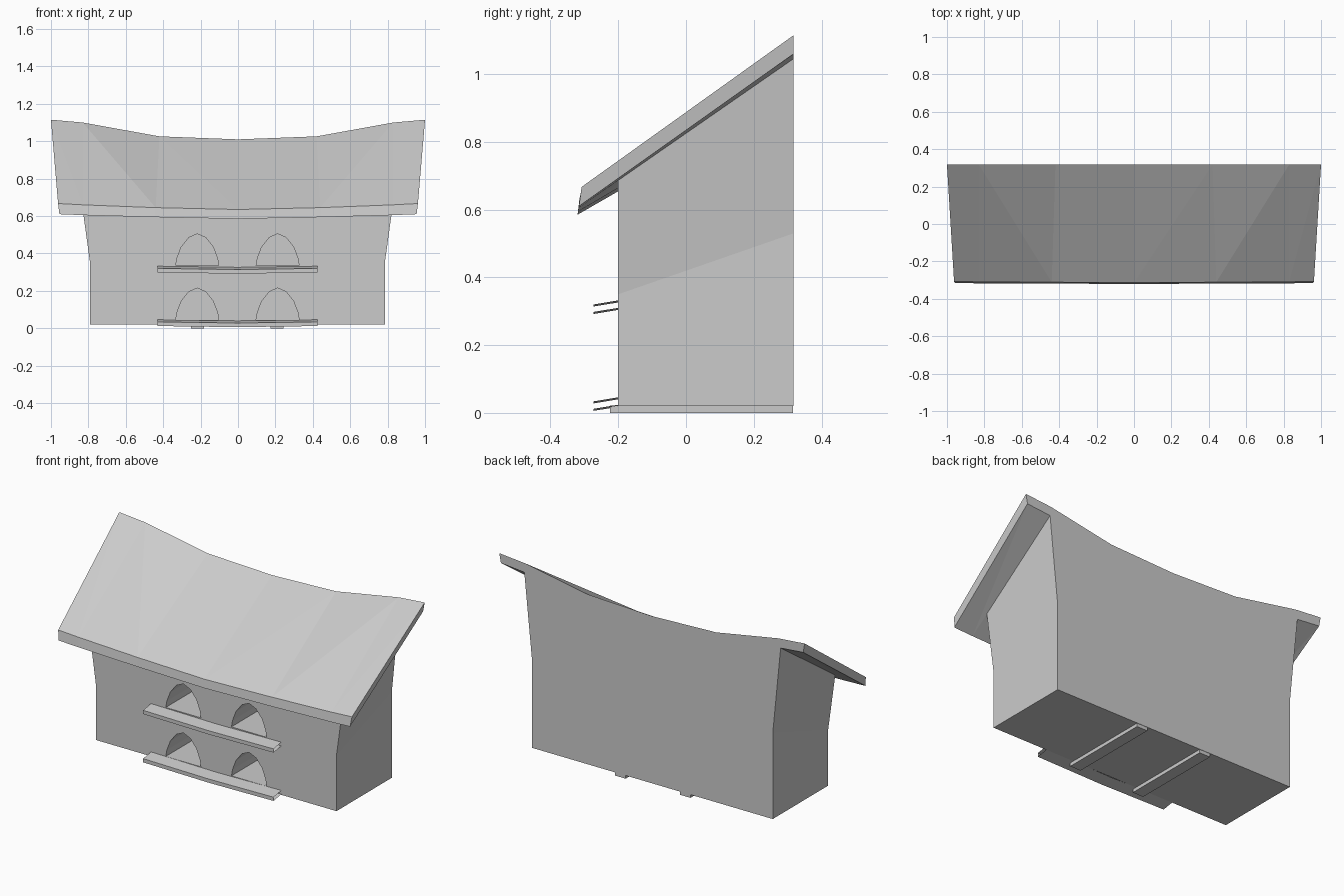
import bpy

cube = bpy.data.objects.get("Cube")
if cube:
    bpy.data.objects.remove(cube, do_unlink=True)

grey = bpy.data.materials.new("plain grey")
grey.use_nodes = True
grey.diffuse_color = (0.6, 0.6, 0.6, 1)
for node in grey.node_tree.nodes:
    if node.type == 'BSDF_PRINCIPLED':
        node.inputs["Base Color"].default_value = (0.6, 0.6, 0.6, 1)

SHIFT = -0.003  # small sideways offset of the house under the roof
BACK, FRONT = 0.318, -0.2


def make(name, verts, faces):
    mesh = bpy.data.meshes.new(name)
    mesh.from_pydata(verts, [], faces)
    mesh.materials.append(grey)
    mesh.update()
    obj = bpy.data.objects.new(name, mesh)
    bpy.context.scene.collection.objects.link(obj)
    return obj


def loft(name, front, back):
    """Closed solid between two matching outlines, listed anticlockwise from the front."""
    n = len(front)
    faces = [tuple(range(n)), tuple(reversed(range(n, 2 * n)))]
    faces += [(i, i + n, (i + 1) % n + n, (i + 1) % n) for i in range(n)]
    return make(name, front + back, faces)


def mirrored(half):
    """Turn centre-to-right points into a full left-to-right row."""
    return [(-x, y, z) for x, y, z in reversed(half[1:])] + half


# Roof: sagging slab, four corner rows, narrower along the front
rows = [mirrored(r) for r in (
    [(0, -.314, .635), (.44, -.311, .645), (.83, -.309, .66), (.962, -.308, .667)],
    [(0, BACK, 1.01), (.42, BACK, 1.026), (.83, BACK, 1.10), (1, BACK, 1.115)],
    [(0, BACK, .952), (.42, BACK, .968), (.83, BACK, 1.045), (.99, BACK, 1.06)],
    [(0, -.32, .585), (.44, -.319, .594), (.83, -.317, .605), (.955, -.316, .61)])]
N = len(rows[0])
faces = []
for r in range(4):
    a, b = r * N, (r + 1) % 4 * N
    for i in range(N - 1):
        p, q, s, t = a + i, a + i + 1, b + i + 1, b + i
        if r % 2:
            faces.append((p, q, s, t))
        elif (i < N // 2) == (r == 0):
            faces += [(p, q, t), (q, s, t)]
        else:
            faces += [(p, q, s), (p, s, t)]
faces += [(0, N, 2 * N, 3 * N), tuple(N - 1 + N * r for r in (3, 2, 1, 0))]
make("roof", [v for row in rows for v in row], faces)


# House body: straight walls that flare below the roof
def wall(y, bend, corner, mid, centre):
    side = [(.788, .02), (.788, bend), corner, mid]
    pts = side + [(0, centre)] + [(-x, z) for x, z in reversed(side)]
    return [(x + SHIFT, y, z) for x, z in pts]


body = loft("house_body",
            wall(FRONT, .35, (.835, .69), (.43, .673), .662),
            wall(BACK, .53, (.84, 1.05), (.42, .975), .96))

# Arched doorways, two on each floor
ARCH = [(.115, 0), (.108, .04), (.085, .1), (.045, .15), (0, .17)]
outline = ARCH + [(-x, z) for x, z in reversed(ARCH[:-1])]
for floor in (.045, .335):
    for cx in (-.215, .215):
        ends = [[(cx + SHIFT + x, y, floor + z) for x, z in outline] for y in (-.4, .15)]
        cutter = loft("doorway_cutter", *ends)
        cutter.hide_render = True
        mod = body.modifiers.new("doorway", 'BOOLEAN')
        mod.operation, mod.solver, mod.object = 'DIFFERENCE', 'EXACT', cutter
        bpy.context.view_layer.objects.active = body
        bpy.ops.object.modifier_apply(modifier=mod.name)
        bpy.data.objects.remove(cutter, do_unlink=True)

# Landing boards: open folded sheets with a slight sag
for name, lift in (("lower_landing_board", 0), ("upper_landing_board", .286)):
    section = [(FRONT, .046), (-.273, .034), (-.273, .012), (FRONT, .024)]
    verts = [(x + SHIFT, y, z + lift - (.006 if x == 0 else 0))
             for x in (-.427, 0, .427) for y, z in section]
    make(name, verts, [(4 * k + j, 4 * k + j + 1, 4 * k + j + 5, 4 * k + j + 4)
                       for k in range(2) for j in range(3)])

# Runners under the floor
for name, cx in (("right_runner", -.2125), ("left_runner", .2125)):
    ends = [[(cx + SHIFT + x, y, z) for x, z in ((-.035, 0), (.035, 0), (.035, .022), (-.035, .022))]
            for y in (-.225, BACK - .002)]
    loft(name, *ends)
